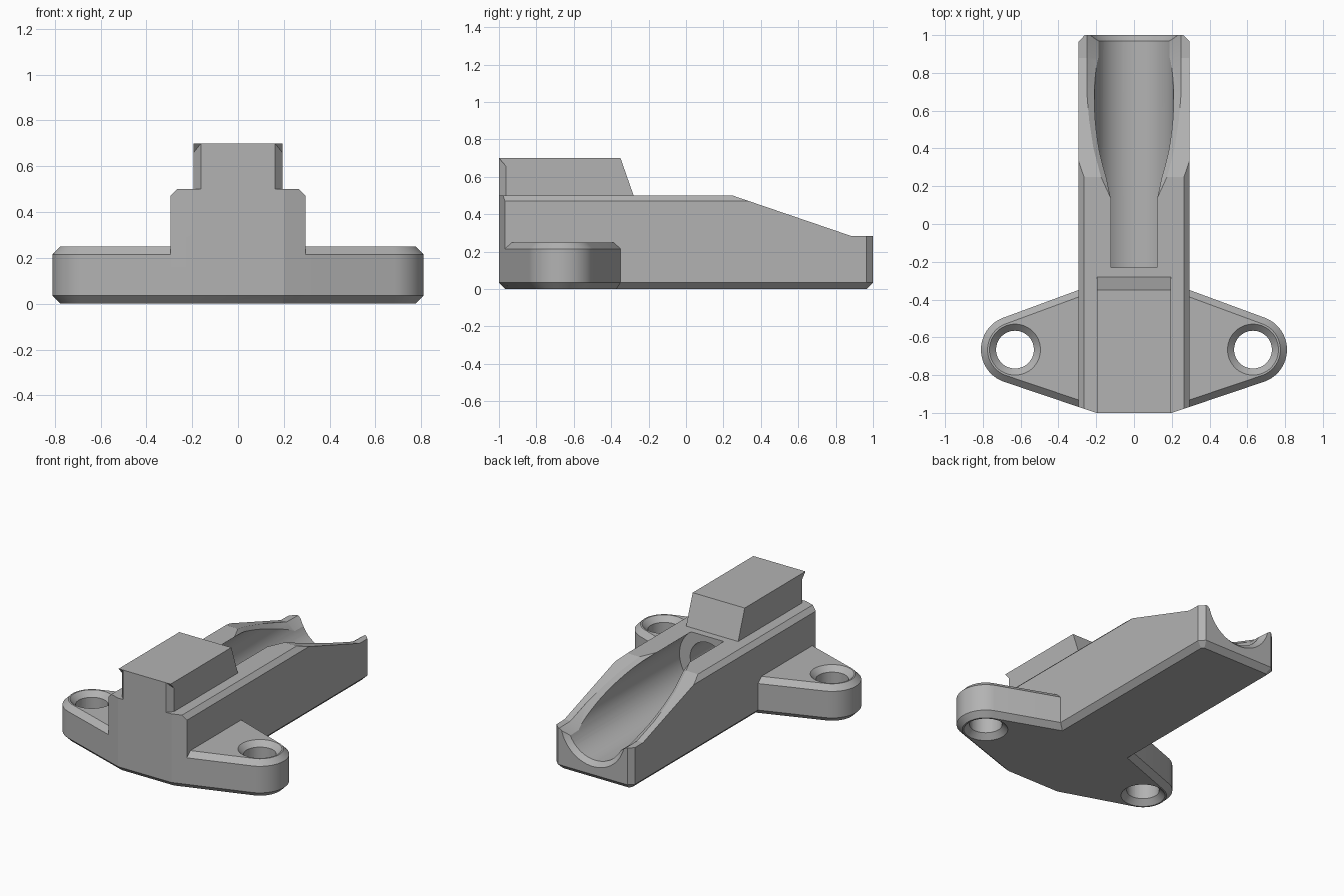
import bpy, bmesh, math

if "Cube" in bpy.data.objects:
    bpy.data.objects.remove(bpy.data.objects["Cube"])

grey = bpy.data.materials.new("plain grey")
grey.diffuse_color = (0.45, 0.45, 0.45, 1)
grey.use_nodes = True
grey.node_tree.nodes["Principled BSDF"].inputs["Base Color"].default_value = grey.diffuse_color


def hull(name, pts):
    """Convex solid around a set of points."""
    bm = bmesh.new()
    for p in pts:
        bm.verts.new(p)
    res = bmesh.ops.convex_hull(bm, input=bm.verts[:])
    junk = {g for g in res["geom_interior"] + res["geom_unused"]
            if isinstance(g, bmesh.types.BMVert)}
    bmesh.ops.delete(bm, geom=list(junk), context='VERTS')
    bmesh.ops.dissolve_limit(bm, angle_limit=0.003, verts=bm.verts[:], edges=bm.edges[:])
    bmesh.ops.recalc_face_normals(bm, faces=bm.faces[:])
    me = bpy.data.meshes.new(name)
    bm.to_mesh(me)
    bm.free()
    me.materials.append(grey)
    ob = bpy.data.objects.new(name, me)
    bpy.context.collection.objects.link(ob)
    return ob


def combine(ob, tool, op='DIFFERENCE'):
    """Apply a boolean and remove the tool."""
    m = ob.modifiers.new("bool", 'BOOLEAN')
    m.operation, m.solver, m.object = op, 'EXACT', tool
    bpy.context.view_layer.objects.active = ob
    bpy.ops.object.modifier_apply(modifier=m.name)
    bpy.data.objects.remove(tool)


def circle(n, r):
    return [(r * math.cos(2 * math.pi * i / n), r * math.sin(2 * math.pi * i / n))
            for i in range(n)]


def ring_y(r, y, z=0.33):
    return [(a, y, z + b) for a, b in circle(64, r)]


def ring_z(r, z, x, y=-0.665):
    return [(x + a, y + b, z) for a, b in circle(64, r)]


def mirrored(plan, z):
    return [(s * x, y, z) for x, y in plan for s in (-1, 1)]


# long main body with chamfered edges
plan = [(0.2, -1), (0.295, -0.968), (0.295, 0.965), (0.26, 1)]
low = [(0.194, -0.965), (0.26, -0.943), (0.26, 0.95), (0.245, 0.965)]
top = [(0.2, -1), (0.265, -0.978), (0.265, 0.995), (0.26, 1)]
body = hull("mount_body", mirrored(low, 0) + mirrored(plan, 0.035)
            + mirrored(plan, 0.47) + mirrored(top, 0.5))

# flange with two rounded ears
pts = []
for z, d in ((0, 0.035), (0.035, 0), (0.215, 0), (0.25, 0.035)):
    for x in (-0.63, 0.63):
        pts += ring_z(0.18 - d, z, x)
    pts += mirrored([(0.2 - d * 0.17, -1 + d), (0.2, -0.315 - d * 1.06)], z)
combine(body, hull("flange", pts), 'UNION')

# sloped nose
combine(body, hull("nose_cutter", [(x, y, z) for x in (-1, 1) for y, z in
        ((0.25, 0.5), (0.88, 0.285), (1.2, 0.28), (1.2, 0.8), (0.25, 0.8))]))

# round channel, blind bore behind it and flared mouth
combine(body, hull("channel_cutter", ring_y(0.21, -0.23) + ring_y(0.21, 1.1)))
combine(body, hull("bore_cutter", ring_y(0.13, -0.6) + ring_y(0.13, -0.1)))
combine(body, hull("mouth_cutter", ring_y(0.20, 0.96) + ring_y(0.26, 1.02)))

# bevel along the channel rim
rim = [(0.13, 0.12, 0.5), (0.25, 0.175, 0.5), (0.4, 0.215, 0.449), (0.55, 0.238, 0.398),
       (0.7, 0.25, 0.346), (0.88, 0.25, 0.285), (1.02, 0.25, 0.283)]
for part in (rim[:2], rim[1:]):
    combine(body, hull("rim_cutter", [(s * x, y, h) for y, w, z in part for s in (-1, 1)
                       for x, h in ((w, z), (w, 0.7), (w - 0.08, z - 0.06))]))

# countersunk screw holes
for x in (-0.63, 0.63):
    combine(body, hull("hole_cutter", ring_z(0.1, -0.1, x) + ring_z(0.1, 0.4, x)))
    combine(body, hull("sink_cutter", ring_z(0.155, 0.27, x) + ring_z(0.09, 0.205, x)))
    combine(body, hull("sink_cutter", ring_z(0.155, -0.02, x) + ring_z(0.09, 0.045, x)))

# raised block with slanted back and notched front corners
block = hull("raised_block", [(x, y, z) for x in (-0.195, 0.195) for y, z in
             ((-1, 0.5), (-1, 0.7), (-0.35, 0.7), (-0.28, 0.5))])
for s in (-1, 1):
    notch = ((0.13, -1.035, 0.74), (0.225, -0.93, 0.62), (0.225, -1.035, 0.74))
    combine(block, hull("notch_cutter", [(s * x, y, h) for x, y, z in notch for h in (z, 0.45)]))

for ob in (body, block):
    bpy.ops.object.select_all(action='DESELECT')
    ob.select_set(True)
    bpy.context.view_layer.objects.active = ob
    bpy.ops.object.shade_smooth_by_angle(angle=math.radians(15))
